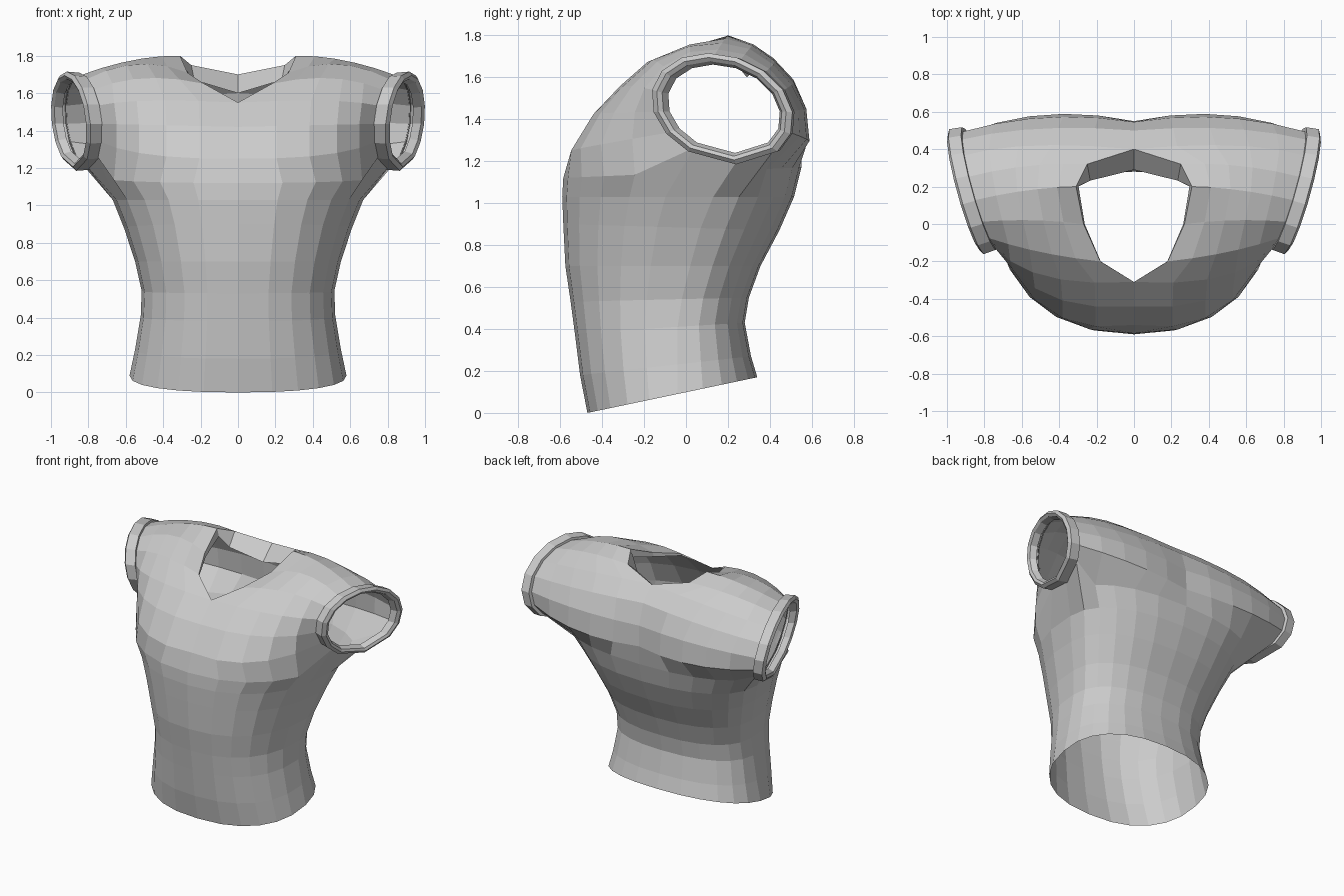
import bpy, bmesh
from math import sin, cos, radians

if "Cube" in bpy.data.objects:
    bpy.data.objects.remove(bpy.data.objects["Cube"])

def arm(phi, scale=0.93, off=-0.07):
    """Point on the tilted, sheared armhole oval; off moves it along the sleeve axis."""
    dy, dz = -0.325 * scale * cos(phi), 0.26 * scale * sin(phi)
    dy -= 0.25 * dz
    return (0.90 + 0.3 * dy + 0.17 * dz + off, 0.17 + dy - 0.25 * off, 1.45 + dz)

def mirrored(name, bm):
    bmesh.ops.recalc_face_normals(bm, faces=bm.faces)
    me = bpy.data.meshes.new(name)
    bm.to_mesh(me)
    bm.free()
    ob = bpy.data.objects.new(name, me)
    bpy.context.collection.objects.link(ob)
    m = ob.modifiers.new("mirror", 'MIRROR')
    m.merge_threshold = 0.002

# Body rings: z front, z back, half width, y front, y back, y of widest point
RINGS = [(0.00, 0.17, 0.58, -0.47, 0.34, -0.04),
         (0.18, 0.27, 0.55, -0.505, 0.31, -0.04),
         (0.38, 0.43, 0.52, -0.53, 0.28, -0.04),
         (0.53, 0.55, 0.515, -0.55, 0.30, -0.02),
         (0.70, 0.70, 0.55, -0.575, 0.355, 0.02),
         (0.90, 0.87, 0.61, -0.585, 0.445, 0.07),
         (1.03, 1.03, 0.67, -0.59, 0.515, 0.13),
         (1.12, 1.17, 0.75, -0.585, 0.55, 0.18)]
# Upper columns, front over the shoulder to back: centre / neckline, then mid shoulder
CENTRE = [(0, -.54, 1.25), (0, -.44, 1.42), (0, -.31, 1.55), (.18, -.20, 1.65),
          (.27, 0, 1.71), (.31, .20, 1.80), (.25, .32, 1.75), (0, .40, 1.70),
          (0, .50, 1.60), (0, .545, 1.45), (0, .55, 1.30)]
MID = [(.46, -.46, 1.27), (.46, -.38, 1.43), (.47, -.28, 1.56), (.50, -.15, 1.68),
       (.54, .02, 1.755), (.57, .18, 1.775), (.57, .31, 1.745), (.53, .42, 1.67),
       (.50, .51, 1.57), (.47, .57, 1.45), (.47, .585, 1.30)]
PHI = [radians(-50 + 280 * i / 12) for i in range(13)]
BOTTOM = radians(270)

bm = bmesh.new()

# Lower torso: half rings of 13 points, front centre to back centre
rows = []
for r, (zf, zb, w, yf, yb, ys) in enumerate(RINGS):
    row = []
    for k in range(13):
        a = radians(15 * k)
        e = 2 / 2.35
        x = w * abs(sin(a)) ** e if 0 < k < 12 else 0
        c = abs(cos(a)) ** e
        y = ys + (yf - ys) * c if k <= 6 else ys + (yb - ys) * c
        z = zf + (zb - zf) * (y - yf) / (yb - yf)
        p = (x, y, z)
        if r == len(RINGS) - 1 and 5 <= k <= 7:      # underarm meets the armhole
            p = arm({5: PHI[0], 6: BOTTOM, 7: PHI[12]}[k])
        row.append(bm.verts.new(p))
    rows.append(row)
for a, b in zip(rows, rows[1:]):
    for k in range(12):
        bm.faces.new((a[k], a[k + 1], b[k + 1], b[k]))

# Chest, shoulder and back straps, interpolated from neckline to armhole
top = rows[-1]
grid = [top[:6]]
for i in range(11):
    c, m, e = CENTRE[i], MID[i], arm(PHI[i + 1])
    line = []
    for j in range(6):
        u = j / 5
        wc, wm, we = (1 - u) * (1 - 2 * u), 4 * u * (1 - u), u * (2 * u - 1)
        line.append(bm.verts.new([wc * c[d] + wm * m[d] + we * e[d] for d in range(3)]))
    grid.append(line)
grid.append([top[12 - j] for j in range(6)])
for a, b in zip(grid, grid[1:]):
    for j in range(5):
        bm.faces.new((a[j], a[j + 1], b[j + 1], b[j]))

# Collar lip folded inward, deepest at the back
edge = [grid[i][0] for i in range(3, 9)]
lip = [edge[0]]
for v, s in zip(edge[1:], (.15, .3, .55, .8, 1)):
    x, y, z = v.co
    lip.append(bm.verts.new((x * (1 - .08 * s), y - .11 * s * (y > .25), z - .1 * s)))
bm.faces.new((edge[0], edge[1], lip[1]))
for i in range(1, 5):
    bm.faces.new((edge[i], edge[i + 1], lip[i + 1], lip[i]))
mirrored("torso_shell", bm)

# Armhole rims: stepped band swept round the opening
bm = bmesh.new()
SECTION = [(.92, -.075), (1.0, -.075), (1.02, -.01), (.94, .005), (.87, -.005), (.81, -.045)]
loops = [[bm.verts.new(arm(p, s, o)) for p in PHI + [BOTTOM]] for s, o in SECTION]
for a, b in zip(loops, loops[1:]):
    for i in range(14):
        n = (i + 1) % 14
        bm.faces.new((a[i], a[n], b[n], b[i]))
mirrored("armhole_rims", bm)
